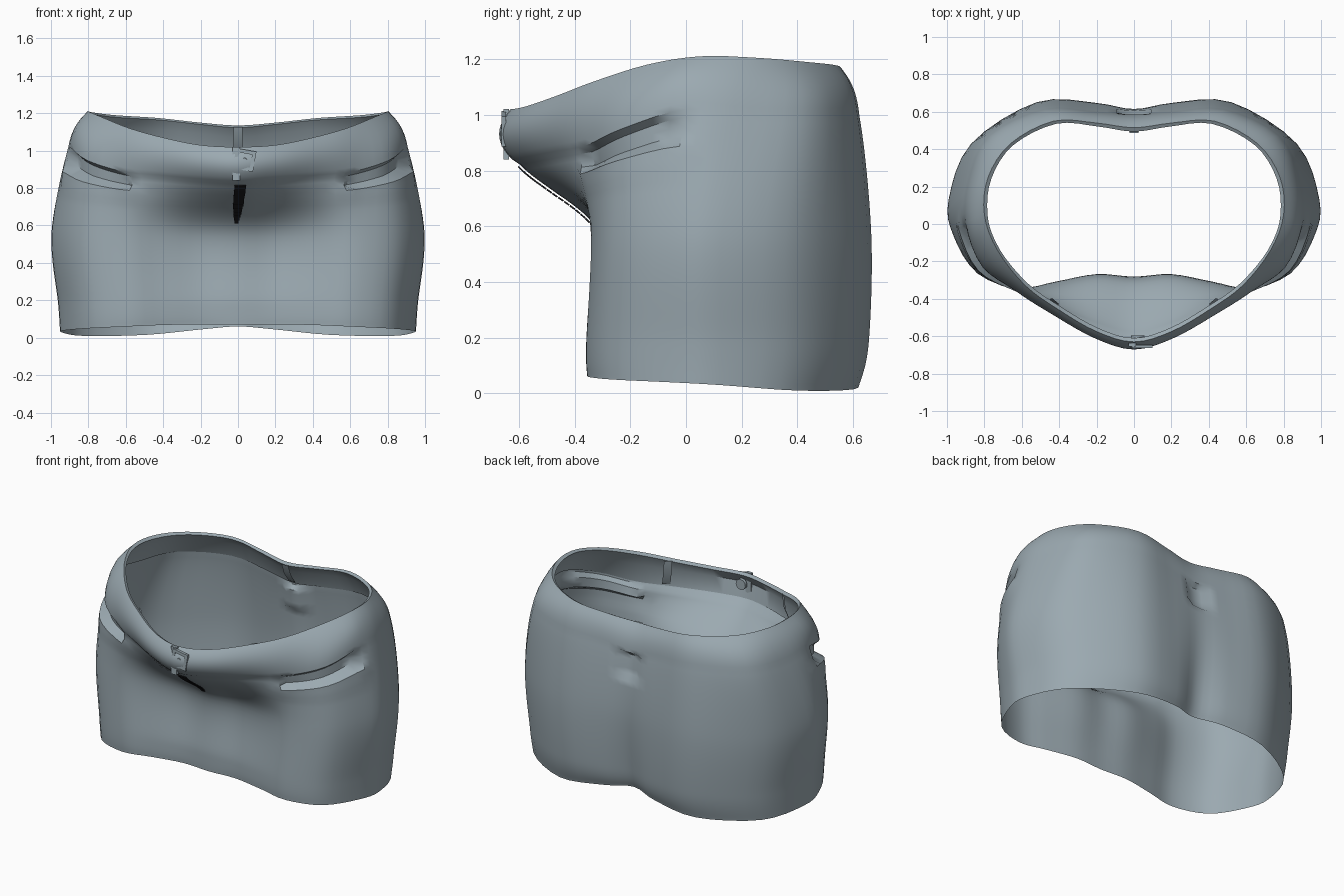
import bpy, bmesh, math
from mathutils import Vector, Matrix

if "Cube" in bpy.data.objects:
    bpy.data.objects.remove(bpy.data.objects["Cube"], do_unlink=True)


def make_material(name, color):
    mat = bpy.data.materials.new(name)
    mat.use_nodes = True
    mat.diffuse_color = (*color, 1)
    mat.node_tree.nodes["Principled BSDF"].inputs["Base Color"].default_value = (*color, 1)
    return mat


fabric = make_material("blue grey fabric", (0.33, 0.40, 0.44))
dark = make_material("dark zip", (0.01, 0.01, 0.012))


def add_object(name, bm, mat, angle=40):
    mesh = bpy.data.meshes.new(name)
    bm.to_mesh(mesh)
    bm.free()
    mesh.materials.append(mat)
    obj = bpy.data.objects.new(name, mesh)
    bpy.context.collection.objects.link(obj)
    bpy.ops.object.select_all(action="DESELECT")
    obj.select_set(True)
    bpy.context.view_layer.objects.active = obj
    bpy.ops.object.shade_smooth_by_angle(angle=math.radians(angle))
    return obj


def spline(a, b, c, d, t):
    return 0.5 * (2 * b + (c - a) * t + (2 * a - 5 * b + 4 * c - d) * t * t
                  + (3 * b - a - 3 * c + d) * t ** 3)


# Half guide curves, from front centre round the side to back centre
rim = [(0, -.63, 1.02), (.2, -.575, 1.03), (.4, -.46, 1.07), (.58, -.33, 1.12),
       (.73, -.14, 1.18), (.8, .05, 1.21), (.78, .25, 1.205), (.66, .43, 1.19),
       (.43, .55, 1.175), (.2, .54, 1.15), (0, .515, 1.135)]
band = [(0, -.625, .84), (.2, -.57, .85), (.42, -.465, .87), (.62, -.36, .89),
        (.81, -.23, .95), (.9, 0, 1.02), (.89, .22, 1.0), (.78, .47, 1.0),
        (.48, .615, 1.0), (.2, .6, .98), (0, .585, .96)]
hip = [(0, -.305), (.2, -.285), (.42, -.315), (.62, -.34), (.84, -.26), (.965, -.06),
       (.99, .13), (.87, .43), (.52, .65), (.2, .645), (0, .615)]
hem_heights = (.07, .072, .068, .06, .05, .04, .03, .01, .015, .045, .06)


def lower_guide(sx, front, back, heights):
    # Copies the hip line with its own taper, and pinches it at both centres
    points = []
    for u, (x, y) in enumerate(hip):
        pinch = {0: .015, 10: -.03}.get(u, 0)
        points.append((x * sx, y * (front if y < 0 else back) + pinch, heights[u]))
    return points


guides = [rim, band, [(x, y, .57) for x, y in hip],
          lower_guide(.965, 1.05, .985, [.18] * len(hip)),
          lower_guide(.955, 1.04, .93, hem_heights)]
loops = [[Vector(p) for p in g] + [Vector((-x, y, z)) for x, y, z in g[-2:0:-1]]
         for g in guides]
STEP = 12


def round_loop(loop, u):
    i, t = int(u), u % 1
    n = len(loop)
    return spline(*(loop[(i + k) % n] for k in (-1, 0, 1, 2)), t)


def surface(u, s):
    column = [round_loop(loop, u) for loop in loops]
    i = min(int(s), len(loops) - 2)
    ids = [max(0, min(len(loops) - 1, i + k)) for k in (-1, 0, 1, 2)]
    return spline(*(column[k] for k in ids), s - i)


def relief(u, s):
    # Rolled waistband, step below it, pockets with a raised lip, rear dimple
    half = min(u, 20 - u)
    front = max(0, min(1, (5.2 - half) * 2))
    if s <= 1:
        return (.01 + .012 * front) * math.sin(math.pi * s)
    depth = -.015 * front * max(0, 1 - (s - 1) * 2)
    if 2.9 < half < 4.8 and s < 1.3:
        depth -= .015 + .12 * (s - 1)
    elif 2.7 < half < 5.2 and 1.3 < s < 1.6:
        depth += .015 * (1.6 - s) / .3
    if half > 9.7 and 1.05 < s < 1.45:
        depth -= .03
    return depth


def outward(p):
    return Vector((p.x, p.y - .1, 0)).normalized()


def shell_point(u, s):
    p = surface(u, s)
    return p + outward(p) * relief(u, s)


def skin(bm, rows):
    for upper, lower in zip(rows, rows[1:]):
        for c in range(len(upper)):
            d = (c + 1) % len(upper)
            bm.faces.new((upper[c], lower[c], lower[d], upper[d]))


# Skirt: one open shell lofted through the guides
COLUMNS = 20 * 4
bm = bmesh.new()
skin(bm, [[bm.verts.new(shell_point(c / 4, r / STEP)) for c in range(COLUMNS)]
          for r in range(STEP * (len(loops) - 1) + 1)])
add_object("skirt_shell", bm, fabric)

# Waistband lining, a turned-in strip
bm = bmesh.new()
lining = []
for s, inset in ((.95, .008), (.5, .022), (.12, .03), (0, 0)):
    points = [shell_point(c / 4, s) for c in range(COLUMNS)]
    lining.append([bm.verts.new(p - outward(p) * inset) for p in points])
skin(bm, lining)
add_object("waistband_lining", bm, fabric)


def box(bm, centre, size, rotation=Matrix()):
    m = Matrix.Translation(centre) @ rotation @ Matrix.Diagonal((*size, 1))
    bmesh.ops.create_cube(bm, size=1, matrix=m)


# Belt loops on the inside of the band
for name, u in (("back_loop", 10), ("left_loop", 2.2), ("right_loop", 17.8)):
    bm = bmesh.new()
    top, low = surface(u, .1), surface(u, .9)
    mid = (top + low) / 2
    inward = -outward(mid)
    side = inward.cross(Vector((0, 0, 1)))
    strip = []
    for p, gap in ((top, .032), (mid, .036), (low, .015)):
        strip.append([bm.verts.new(p + inward * gap + side * w) for w in (-.025, .025)])
    for a, b in zip(strip, strip[1:]):
        bm.faces.new((a[0], a[1], b[1], b[0]))
    add_object(name, bm, fabric)

# Buckle: overlapping tab, square frame and pointed stud
bm = bmesh.new()
box(bm, (-.01, -.645, .93), (.04, .02, .18))
add_object("band_tab", bm, fabric)
bm = bmesh.new()
tilt = Matrix.Rotation(math.radians(10), 4, "Y")
for dx, dz, w, h in ((-.045, 0, .02, .11), (.045, 0, .02, .11),
                     (0, .045, .07, .02), (0, -.045, .07, .02)):
    box(bm, Vector((.035, -.655, .95)) + tilt.to_3x3() @ Vector((dx, 0, dz)), (w, .016, h), tilt)
add_object("buckle_frame", bm, fabric)


def disc(name, centre, r1, r2, depth, sides):
    bm = bmesh.new()
    m = Matrix.Translation(centre) @ Matrix.Rotation(math.radians(90), 4, "X")
    bmesh.ops.create_cone(bm, cap_ends=True, segments=sides, radius1=r1, radius2=r2,
                          depth=depth, matrix=m)
    add_object(name, bm, fabric)


disc("buckle_stud", (.035, -.655, .95), .03, .012, .02, 5)
disc("inner_button", (.02, -.605, .95), .035, .035, .02, 12)

# Zip: thin teeth lying flat on the sloping front panel
bm = bmesh.new()
count = 14
for i in range(count):
    k = i / (count - 1)
    s = 1.12 + .7 * k
    p = shell_point(0, s)
    slope = shell_point(0, s + .02) - shell_point(0, s - .02)
    normal = Vector((0, -abs(slope.z), -slope.y)).normalized()
    lean = Matrix.Rotation(math.atan2(slope.y, -slope.z), 4, "X")
    centre = p + normal * .009 + Vector((.012 - .02 * k, 0, 0))
    box(bm, centre, (.06 - .04 * k ** 3, .006, .022), lean)
add_object("zip_teeth", bm, dark)
